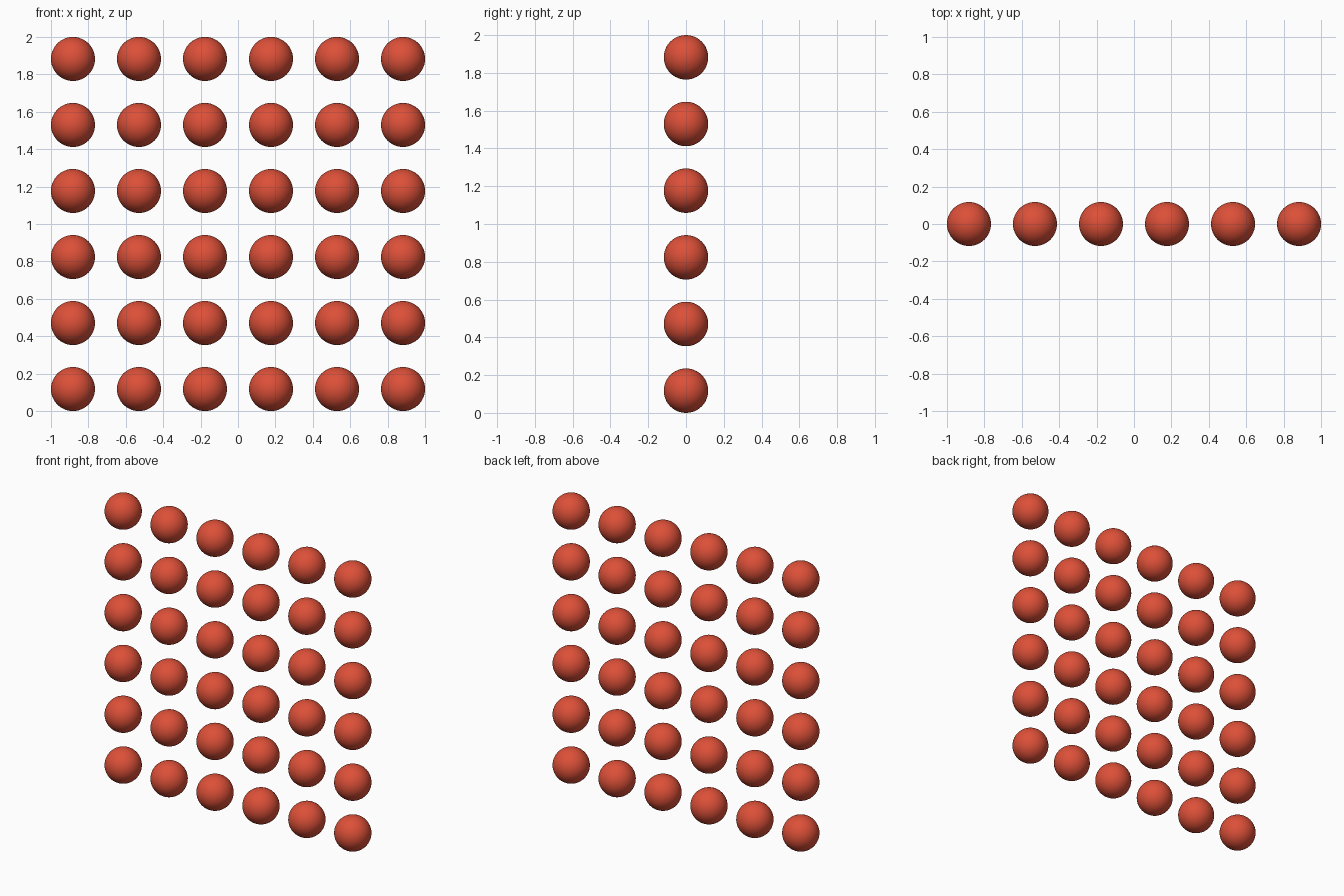
import bpy

if "Cube" in bpy.data.objects:
    bpy.data.objects.remove(bpy.data.objects["Cube"])

COUNT = 6
RADIUS = 2 / 17          # pitch is three radii, so the full width is 17 radii = 2
PITCH = 3 * RADIUS

red = bpy.data.materials.new("red")
red.diffuse_color = (0.72, 0.08, 0.04, 1)
red.use_nodes = True
red.node_tree.nodes["Principled BSDF"].inputs["Base Color"].default_value = red.diffuse_color

# One smooth ball whose mesh is shared by the whole grid
bpy.ops.mesh.primitive_uv_sphere_add(segments=48, ring_count=24, radius=RADIUS)
first = bpy.context.object
bpy.ops.object.shade_smooth()
first.data.name = "ball"
first.data.materials.append(red)

# Upright square grid of separate balls
for row in range(COUNT):
    for col in range(COUNT):
        if row == col == 0:
            ball = first
        else:
            ball = bpy.data.objects.new("ball", first.data)
            bpy.context.collection.objects.link(ball)
        ball.name = f"ball_row{row + 1}_column{col + 1}"
        ball.location = ((col - (COUNT - 1) / 2) * PITCH, 0, RADIUS + row * PITCH)
